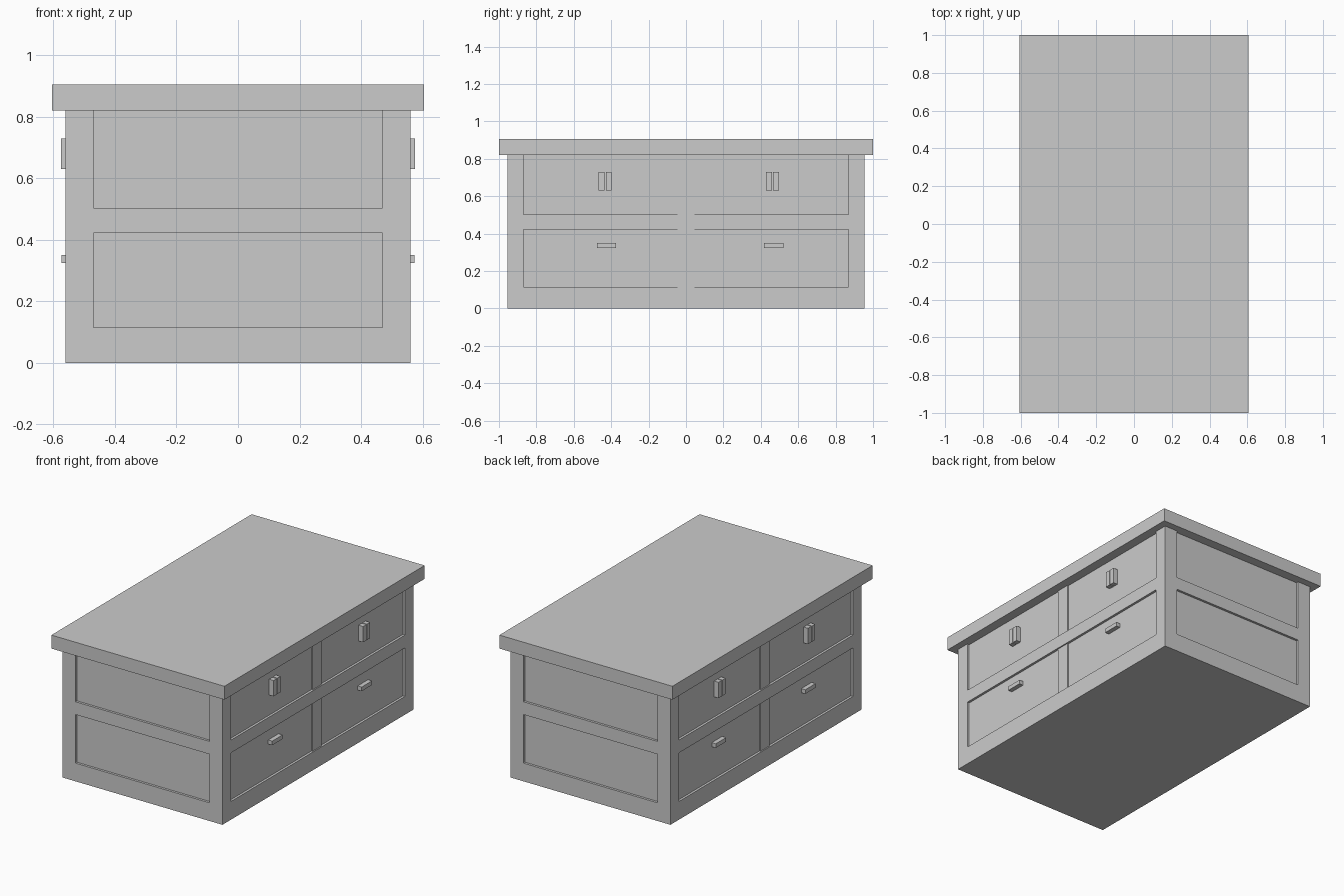
import bpy, bmesh
from mathutils import Vector

if "Cube" in bpy.data.objects:
    bpy.data.objects.remove(bpy.data.objects["Cube"])


def boxes(name, items):
    """One object made of boxes, each given as (x0, x1, y0, y1, z0, z1)."""
    bm = bmesh.new()
    for x0, x1, y0, y1, z0, z1 in items:
        verts = bmesh.ops.create_cube(bm, size=1)["verts"]
        for v in verts:
            v.co = Vector(((x0 + x1) / 2 + v.co.x * (x1 - x0),
                           (y0 + y1) / 2 + v.co.y * (y1 - y0),
                           (z0 + z1) / 2 + v.co.z * (z1 - z0)))
    mesh = bpy.data.meshes.new(name)
    bm.to_mesh(mesh)
    bm.free()
    obj = bpy.data.objects.new(name, mesh)
    bpy.context.collection.objects.link(obj)
    return obj


def cut(target, name, items):
    cutter = boxes(name, items)
    cutter.hide_render = True
    cutter.display_type = 'WIRE'
    mod = target.modifiers.new(name, 'BOOLEAN')
    mod.operation = 'DIFFERENCE'
    mod.solver = 'EXACT'
    mod.object = cutter
    bpy.context.view_layer.objects.active = target
    bpy.ops.object.modifier_apply(modifier=name)
    bpy.data.objects.remove(cutter, do_unlink=True)


HX, HY = 0.56, 0.955          # cabinet half sizes
DEEP, SHALLOW = 0.015, 0.008  # panel and divider recess
ROWS = [(0.115, 0.422), (0.503, 0.85)]


def span(half, sign, depth):
    return sorted((sign * (half - depth), sign * (half + 0.1)))


# Cabinet and worktop
cabinet = boxes("cabinet", [(-HX, HX, -HY, HY, 0, 0.82)])
boxes("worktop", [(-0.605, 0.605, -1, 1, 0.82, 0.905)])

# Recessed end panels, and long side openings with a set-back divider
ends, sides, drawers = [], [], []
for s in (-1, 1):
    for z0, z1 in ROWS:
        ends.append((-0.469, 0.469, *span(HY, s, DEEP), z0, z1))
        sides.append((*span(HX, s, SHALLOW), -0.87, 0.87, z0, z1))
        for y0, y1 in ((-0.87, -0.045), (0.045, 0.87)):
            drawers.append((*span(HX, s, DEEP), y0, y1, z0, z1))
cut(cabinet, "end_panel_cutter", ends)
cut(cabinet, "side_opening_cutter", sides)
cut(cabinet, "drawer_front_cutter", drawers)

# Handles on both long sides
for s, side in ((-1, "left"), (1, "right")):
    upper, lower = [], []
    for y in (-0.432, 0.462):
        x0, x1 = sorted((s * 0.545, s * 0.576))
        upper += [(x0, x1, y - 0.035, y - 0.003, 0.63, 0.73),
                  (x0, x1, y + 0.003, y + 0.035, 0.63, 0.73)]
        x0, x1 = sorted((s * 0.545, s * 0.573))
        lower.append((x0, x1, y + 0.007 - 0.052, y + 0.007 + 0.052, 0.324, 0.35))
    boxes("door_handles_" + side, upper)
    boxes("drawer_handles_" + side, lower)
